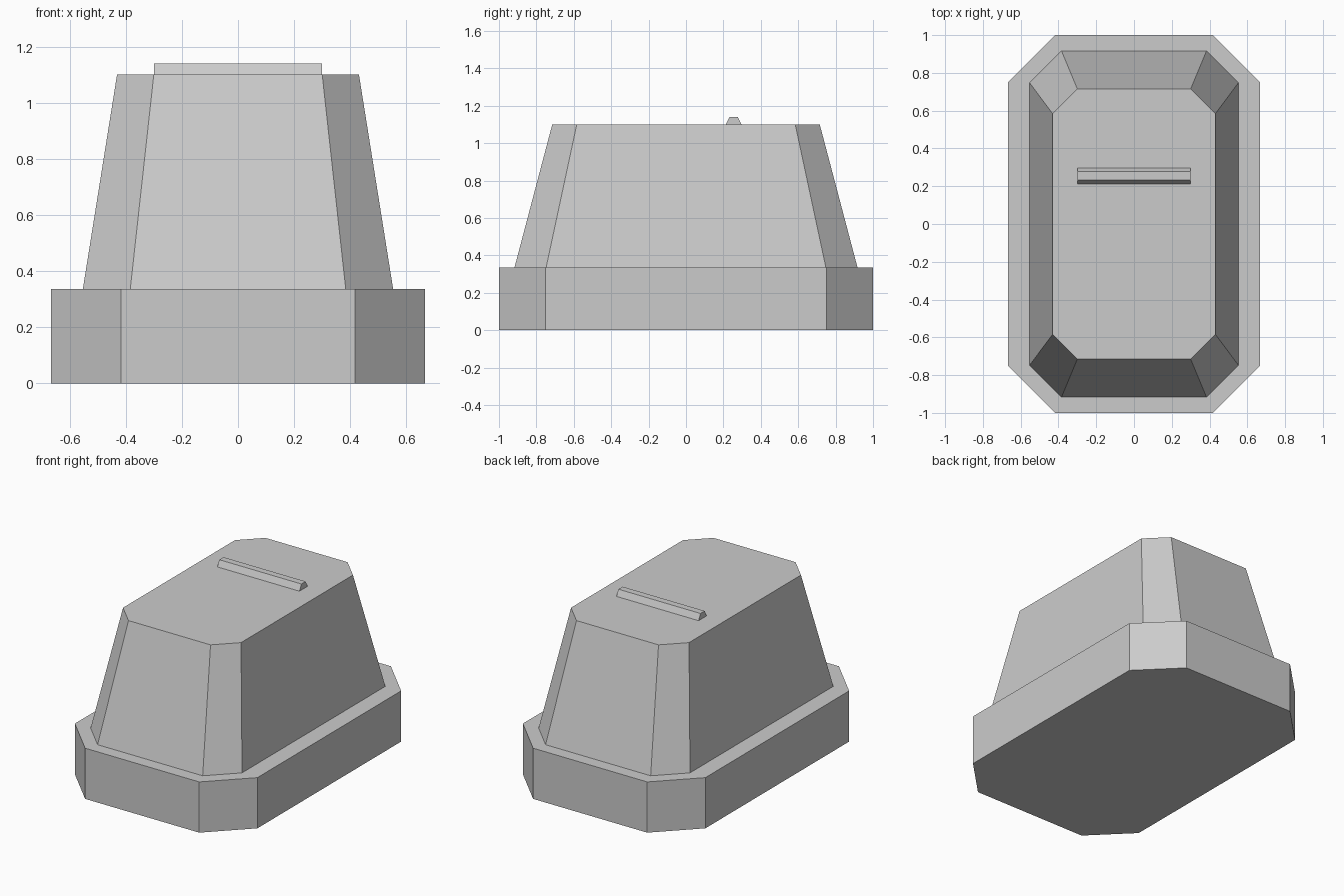
import bpy

if "Cube" in bpy.data.objects:
    bpy.data.objects.remove(bpy.data.objects["Cube"])

grey = bpy.data.materials.new("plain grey")
grey.diffuse_color = (0.6, 0.6, 0.6, 1)
grey.use_nodes = True
grey.node_tree.nodes["Principled BSDF"].inputs["Base Color"].default_value = grey.diffuse_color


def octagon(hx, hy, cx, cy, z):
    """Rectangle hx by hy (half sizes) with chamfers ending at cx and cy."""
    return [(cx, -hy, z), (hx, -cy, z), (hx, cy, z), (cx, hy, z),
            (-cx, hy, z), (-hx, cy, z), (-hx, -cy, z), (-cx, -hy, z)]


def loft(name, low, high):
    """Closed solid between two matching rings."""
    n = len(low)
    faces = [(i, (i + 1) % n, n + (i + 1) % n, n + i) for i in range(n)]
    faces += [tuple(reversed(range(n))), tuple(range(n, 2 * n))]
    mesh = bpy.data.meshes.new(name)
    mesh.from_pydata(low + high, [], faces)
    mesh.materials.append(grey)
    obj = bpy.data.objects.new(name, mesh)
    bpy.context.collection.objects.link(obj)
    return obj


def rect(hx, y0, y1, z):
    return [(-hx, y0, z), (hx, y0, z), (hx, y1, z), (-hx, y1, z)]


# Straight-sided plinth
loft("base", octagon(0.667, 1.0, 0.417, 0.75, 0),
     octagon(0.667, 1.0, 0.417, 0.75, 0.335))

# Tapered upper body
loft("body", octagon(0.553, 0.917, 0.384, 0.748, 0.335),
     octagon(0.431, 0.715, 0.30, 0.584, 1.10))

# Small bevelled bar on the roof
loft("top_ridge", rect(0.30, 0.213, 0.297, 1.10),
     rect(0.30, 0.233, 0.277, 1.14))
